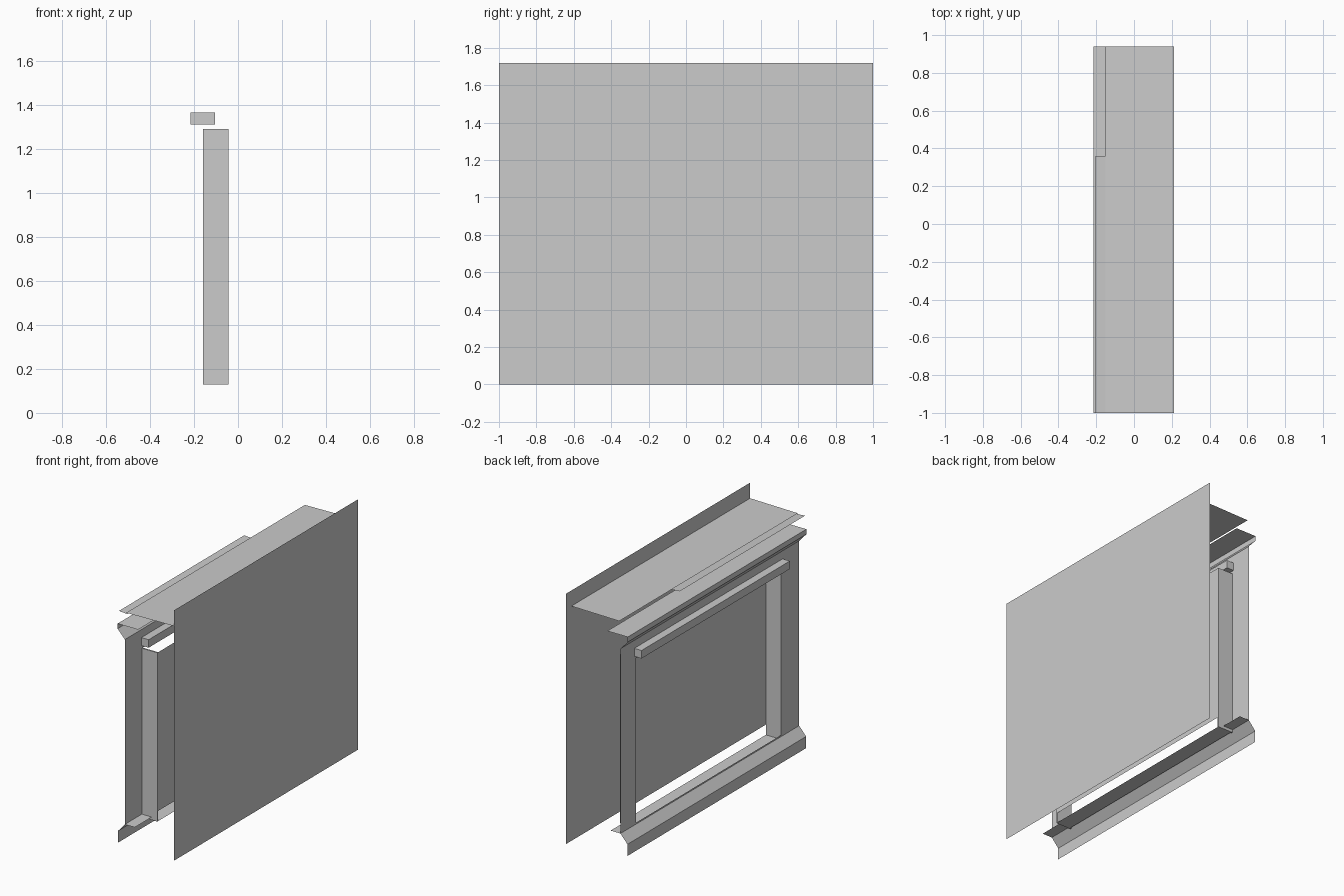
import bpy, bmesh

if "Cube" in bpy.data.objects:
    bpy.data.objects.remove(bpy.data.objects["Cube"])

Y0, Y1 = -1.0, 0.94        # full width of the surround
O0, O1 = -0.81, 0.775      # opening sides
ZB, ZT = 0.13, 1.29        # opening bottom and top


def make(name, build):
    bm = bmesh.new()
    build(bm)
    mesh = bpy.data.meshes.new(name)
    bm.to_mesh(mesh)
    bm.free()
    ob = bpy.data.objects.new(name, mesh)
    bpy.context.collection.objects.link(ob)
    return ob


def strip(name, profile, y0=Y0, y1=Y1):
    """Sheet made by sweeping an open (x, z) profile along y."""
    def build(bm):
        rows = [[bm.verts.new((x, y, z)) for x, z in profile] for y in (y0, y1)]
        for i in range(len(profile) - 1):
            bm.faces.new((rows[0][i], rows[0][i + 1], rows[1][i + 1], rows[1][i]))
    return make(name, build)


def box(name, lo, hi):
    def build(bm):
        bmesh.ops.create_cube(bm, size=1)
        for v in bm.verts:
            v.co = [(lo[i] + hi[i]) / 2 + v.co[i] * (hi[i] - lo[i]) for i in range(3)]
    return make(name, build)


def face_panel(bm):
    # flat front with a rectangular opening
    ys, zs = (Y0, O0, O1, Y1), (0.15, ZB + 0.03, ZT, 1.42)
    grid = [[bm.verts.new((-0.16, y, z)) for z in zs] for y in ys]
    for i in range(3):
        for j in range(3):
            if (i, j) != (1, 1):
                bm.faces.new((grid[i][j], grid[i][j + 1],
                              grid[i + 1][j + 1], grid[i + 1][j]))


# wall behind the surround
strip("back_wall", [(0.213, 0), (0.213, 1.72)], -1, 1)

# top shelf and its front extension
strip("shelf_top", [(-0.15, 1.607), (0.213, 1.613)])
strip("shelf_front_strip", [(-0.205, 1.605), (-0.14, 1.6)], Y0, 0.36)

# crown moulding: flat top, fascia, slope back to the face
strip("crown_moulding", [(-0.06, 1.515), (-0.215, 1.515), (-0.215, 1.48), (-0.16, 1.42)])

# front face with opening
make("front_face", face_panel)

# mantel bar over the opening
box("mantel_bar", (-0.215, -0.82, 1.31), (-0.105, 0.79, 1.365))

# side linings of the opening
for label, y in (("left", O0), ("right", O1)):
    box(label + "_opening_lining", (-0.16, y - 0.005, ZB), (-0.043, y + 0.005, ZT))

# recessed panel and sill
strip("recessed_panel", [(-0.043, 0.2), (-0.043, ZT)], O0, O1)
strip("opening_sill", [(-0.16, 0.15), (-0.15, ZB), (-0.043, ZB)], O0, O1)

# sheets behind the feet of the jambs
for label, a, b in (("left", Y0, O0), ("right", O1, Y1)):
    strip(label + "_foot_sheet", [(-0.16, 0.15), (-0.085, 0.15)], a, b)

# base skirting: upright fascia and sloped top
strip("base_skirting", [(-0.213, 0.01), (-0.213, 0.09), (-0.16, 0.15)])
